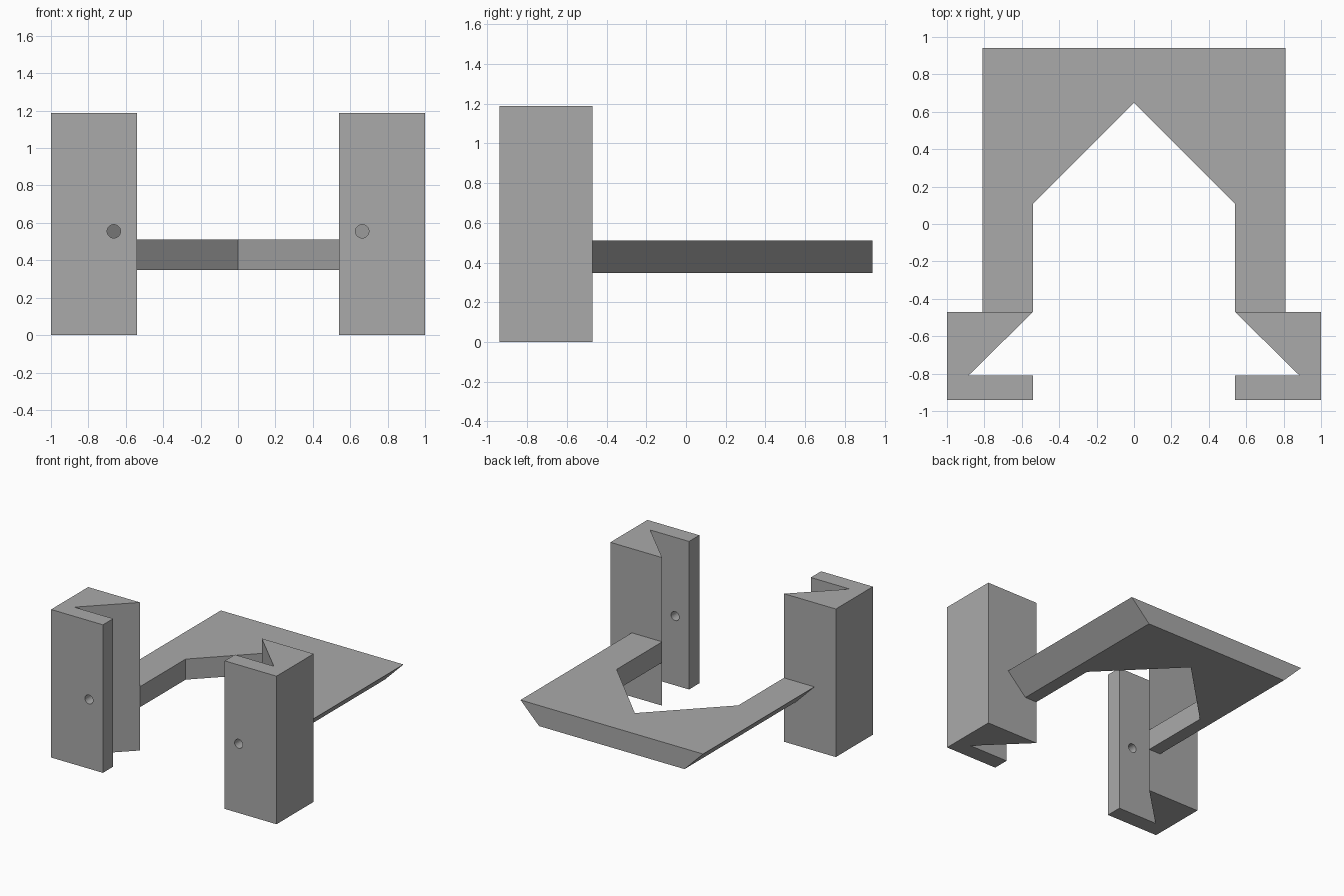
import bpy
import bmesh

cube = bpy.data.objects.get("Cube")
if cube:
    bpy.data.objects.remove(cube, do_unlink=True)

grey = bpy.data.materials.new("plain grey")
grey.use_nodes = True
colour = (0.4, 0.4, 0.4, 1)
grey.diffuse_color = colour
grey.node_tree.nodes["Principled BSDF"].inputs["Base Color"].default_value = colour

POST_TOP = 1.187
SHELF_BOTTOM, SHELF_TOP = 0.347, 0.512
OUTER, INNER = 0.81, 0.54      # half widths of the shelf and its opening
BACK, JOINT = 0.94, -0.47      # back edge, and where shelf meets posts


def extrude(name, outline, z0, z1):
    """Turn a plan outline into a solid between two heights."""
    bm = bmesh.new()
    base = bm.faces.new([bm.verts.new((x, y, z0)) for x, y in outline])
    top = bmesh.ops.extrude_face_region(bm, geom=[base])
    for v in top["geom"]:
        if isinstance(v, bmesh.types.BMVert):
            v.co.z = z1
    bmesh.ops.recalc_face_normals(bm, faces=bm.faces)
    mesh = bpy.data.meshes.new(name)
    bm.to_mesh(mesh)
    bm.free()
    mesh.materials.append(grey)
    obj = bpy.data.objects.new(name, mesh)
    bpy.context.collection.objects.link(obj)
    return obj


# Shelf with a pointed opening; its outer sides slope inwards at 45 degrees
half = [(OUTER, BACK), (OUTER, JOINT), (INNER, JOINT), (INNER, 0.108)]
mirrored = [(-x, y) for x, y in reversed(half)]
shelf = extrude("shelf", half + [(0, 0.648)] + mirrored, SHELF_BOTTOM, SHELF_TOP)
inset = SHELF_TOP - SHELF_BOTTOM
for v in shelf.data.vertices:
    if v.co.z < SHELF_TOP - 0.01 and abs(v.co.x) > OUTER - 0.01:
        v.co.x -= inset if v.co.x > 0 else -inset

# Posts with a wedge-shaped slot and a screw hole through the front wall
for side, s in (("right", -1), ("left", 1)):
    outline = [(1, -BACK), (INNER, -BACK), (INNER, -0.81),
               (0.885, -0.81), (INNER, JOINT), (1, JOINT)]
    post = extrude(side + "_post", [(s * x, y) for x, y in outline], 0, POST_TOP)

    bpy.ops.mesh.primitive_cylinder_add(
        vertices=24, radius=0.036, depth=0.26,
        location=(s * 0.664, -0.875, 0.555), rotation=(1.5708, 0, 0))
    cutter = bpy.context.object
    cutter.name = side + "_hole_cutter"
    cutter.data.materials.append(grey)
    cutter.hide_render = True
    cutter.hide_viewport = True
    cut = post.modifiers.new("screw hole", "BOOLEAN")
    cut.operation = "DIFFERENCE"
    cut.solver = "EXACT"
    cut.object = cutter
